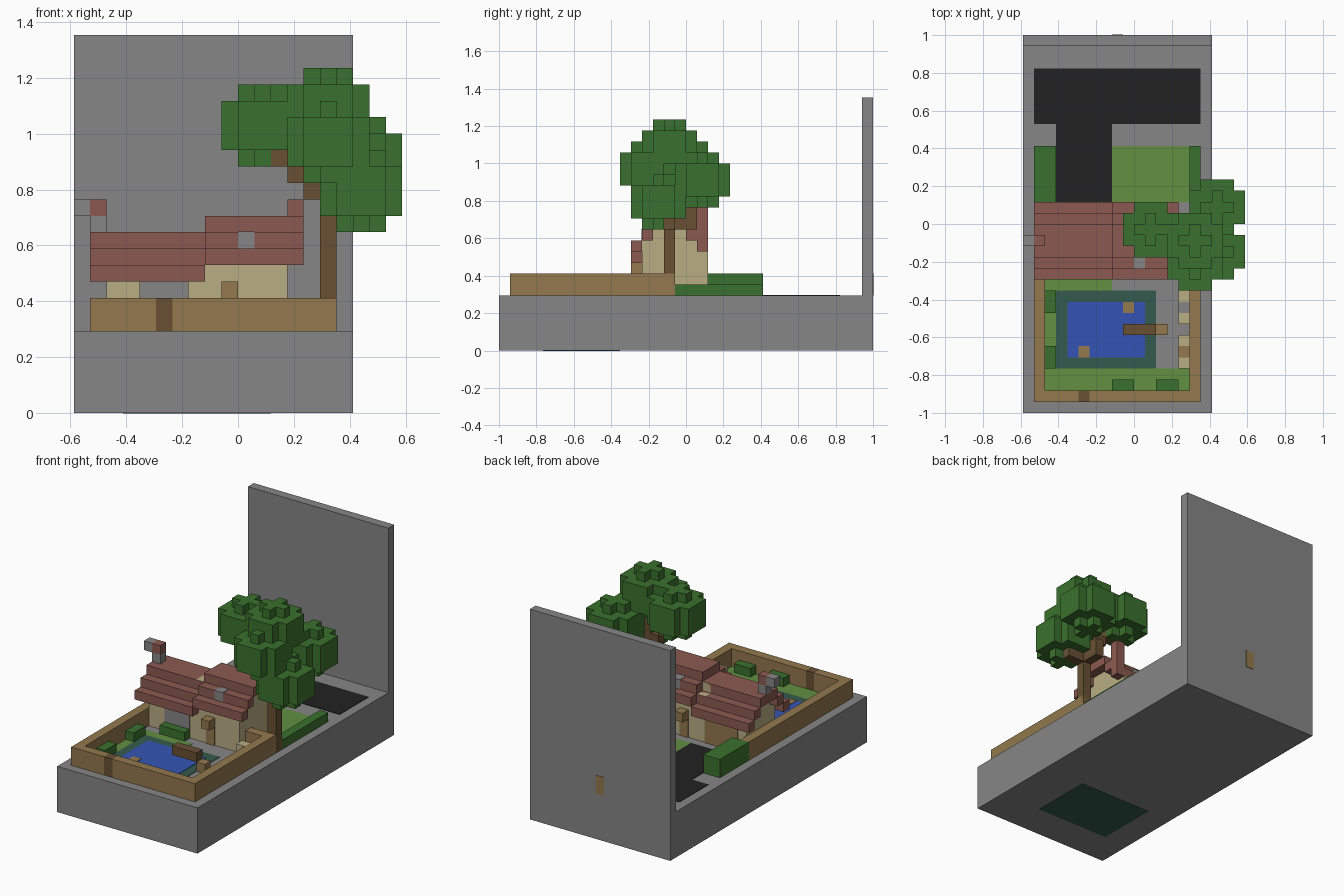
import bpy
import bmesh
from mathutils import Vector

cube = bpy.data.objects.get("Cube")
if cube:
    bpy.data.objects.remove(cube)

UNIT = 1 / 17      # edge of one block
GROUND = 5         # top of the base, in blocks
THIN = 0.1         # painted plates, in blocks


def material(name, rgb):
    linear = [((c / 255 + 0.055) / 1.055) ** 2.4 for c in rgb] + [1]
    mat = bpy.data.materials.new(name)
    mat.use_nodes = True
    mat.diffuse_color = linear
    bsdf = next(n for n in mat.node_tree.nodes if n.type == 'BSDF_PRINCIPLED')
    bsdf.inputs["Base Color"].default_value = linear
    bsdf.inputs["Roughness"].default_value = 0.9
    return mat


stone = material("stone_grey", (134, 134, 134))
leaf = material("leaf_green", (58, 113, 46))
grass = material("grass_green", (98, 144, 65))
tile = material("roof_red", (140, 90, 81))
timber = material("light_wood", (147, 120, 77))
plaster = material("plaster_beige", (185, 174, 132))
bark = material("dark_wood", (104, 80, 51))
blue = material("water_blue", (52, 84, 181))
tar = material("asphalt_black", (34, 34, 34))
teal = material("pool_teal", (53, 91, 77))


def part(name, mat, *boxes):
    """Join axis-aligned boxes given as x, y and z ranges in blocks."""
    bm = bmesh.new()
    for xs, ys, zs in boxes:
        low = Vector((xs[0] - 10, ys[0] - 17, zs[0])) * UNIT
        high = Vector((xs[1] - 10, ys[1] - 17, zs[1])) * UNIT
        for v in bmesh.ops.create_cube(bm, size=1)["verts"]:
            v.co = [h if c > 0 else l for c, l, h in zip(v.co, low, high)]
    mesh = bpy.data.meshes.new(name)
    bm.to_mesh(mesh)
    bm.free()
    mesh.materials.append(mat)
    obj = bpy.data.objects.new(name, mesh)
    bpy.context.collection.objects.link(obj)
    return obj


def ground(name, mat, *areas, layer=1):
    top = GROUND + THIN * layer / 2
    return part(name, mat, *[(xs, ys, (GROUND - THIN / 2, top)) for xs, ys in areas])


low = (GROUND, GROUND + 1)
tall = (GROUND, GROUND + 2)

# Base and back wall
part("base", stone, ((0, 17), (0, 34), (0, GROUND)))
part("back_wall", stone, ((0, 17), (33, 34), (GROUND, 23)))
part("back_wall_door", timber, ((8, 9), (34 - THIN, 34 + THIN / 2), tall))

# Driveway and lawns
ground("driveway", tar, ((1, 16), (26, 31)), ((3, 8), (19, 26)))
ground("back_lawn", grass, ((8, 15), (19, 24)))
ground("front_lawn", grass, ((2, 15), (2, 4)), ((2, 3), (4, 12)), ((3, 8), (11, 12)))

# Pool
ground("pool_rim", teal, ((3, 12), (4, 11)))
ground("pool_water", blue, ((4, 11), (5, 10)), layer=2)
ground("pool_floats", timber, ((5, 6), (5, 6)), ((9, 10), (9, 10)), layer=3)
part("pool_underside", teal, ((3, 12), (4, 11), (-THIN / 4, THIN)))
part("diving_board", bark, ((9, 12), (7, 8), (6, 7)))
part("diving_post", timber, ((12, 13), (7, 8), low))

# Loungers
part("loungers", plaster, ((14, 15), (4, 7), low), ((14, 15), (8, 12), low),
     ((14, 15), (11, 12), tall))
part("timber_cushion", timber, ((14, 15), (5, 6), (6, 6 + THIN)))
part("grey_cushion", stone, ((14, 15), (9, 10), (6, 6 + THIN)))

# Fence and gate
part("fence", timber,
     ((1, 5), (1, 2), tall), ((6, 16), (1, 2), tall),
     ((1, 2), (2, 19), tall), ((15, 16), (2, 16), tall),
     ((13, 15), (14, 15), tall))
part("gate", bark, ((5, 6), (1, 2), tall))

# Hedges and bushes
part("left_hedge", leaf, ((1, 3), (19, 24), tall))
part("right_hedge", leaf, ((15, 16), (16, 24), low))
part("bushes", leaf, ((2, 3), (4, 6), low), ((2, 3), (9, 11), low),
     ((8, 10), (2, 3), low), ((12, 14), (2, 3), low), ((4, 7), (12, 13), low))


# House wings: stepped walls below a stepped roof
def wing(name, wall_x, roof_x, eave):
    part(name + "_walls", plaster,
         (wall_x, (13, 18), (GROUND, eave + 1)),
         (wall_x, (14, 17), (eave + 1, eave + 2)))
    tiers = [(roof_x, (14, 17), (eave + 2, eave + 3))]
    for step in range(2):
        z = (eave + step, eave + step + 1)
        tiers.append((roof_x, (12 + step, 13 + step), z))
        tiers.append((roof_x, (18 - step, 19 - step), z))
    part(name + "_roof", tile, *tiers)


wing("garage_wing", (2, 8), (1, 8), 8)
wing("main_wing", (7, 13), (8, 14), 9)
part("corner_pier", plaster, ((12, 13), (18, 19), (GROUND, 9)))

# House details
part("garage_door", timber, ((3, 7), (18, 18 + THIN), (GROUND, 8)))
part("front_window", stone, ((4, 7), (13 - THIN, 13), (6, 8)))
part("skylights", stone, *[((10, 11), (y - THIN / 2, y + 1 + THIN / 2),
                            (10, 11 + THIN / 2)) for y in (13, 17)])
for side, wall_y, porch_y in (("front", 13, 12), ("back", 18, 18)):
    part(side + "_door", timber, ((9, 10), (wall_y - THIN, wall_y + THIN), tall))
    part(side + "_porch", timber, ((9, 10), (porch_y, porch_y + 1), (7, 8)))

# Chimneys
part("chimney_stone", stone, ((1, 2), (15, 16), (11, 12)), ((0, 1), (15, 16), (12, 13)))
part("chimney_cap", tile, ((1, 2), (15, 16), (12, 13)))
part("right_chimney", tile, ((13, 14), (18, 19), (10, 13)))

# Tree trunk with stepped branches
branches = [((14 - s, 15 - s), (15, 16), (13 + s, 14 + s)) for s in range(3)]
part("tree_trunk", bark, ((15, 16), (15, 16), (GROUND, 16)), *branches,
     ((16, 18), (15, 16), (11, 12)), ((15, 16), (16, 18), (11, 13)))


# Leaf clusters: blocky balls with cross-shaped tops
def cluster(name, x, y, z):
    spans = ((5, 3, 3), (3, 5, 3), (4.99, 1, 3), (3, 1, 5), (1, 3, 5))
    part(name, leaf, *[[(c - s / 2, c + s / 2) for c, s in zip((x, y, z), span)]
                       for span in spans])
    # rounded middle layers between the three long axes
    part(name + "_core", leaf, ((x - 1.5, x + 1.5), (y - 1.5, y + 1.5), (z - 1.5, z + 1.5)))


cluster("left_leaves", 11.5, 16.5, 17.5)
cluster("top_leaves", 15.5, 15.5, 18.5)
cluster("front_leaves", 15.5, 13.5, 16.5)
cluster("back_leaves", 17.5, 18.5, 15.5)
cluster("low_leaves", 17.5, 14.5, 13.5)
